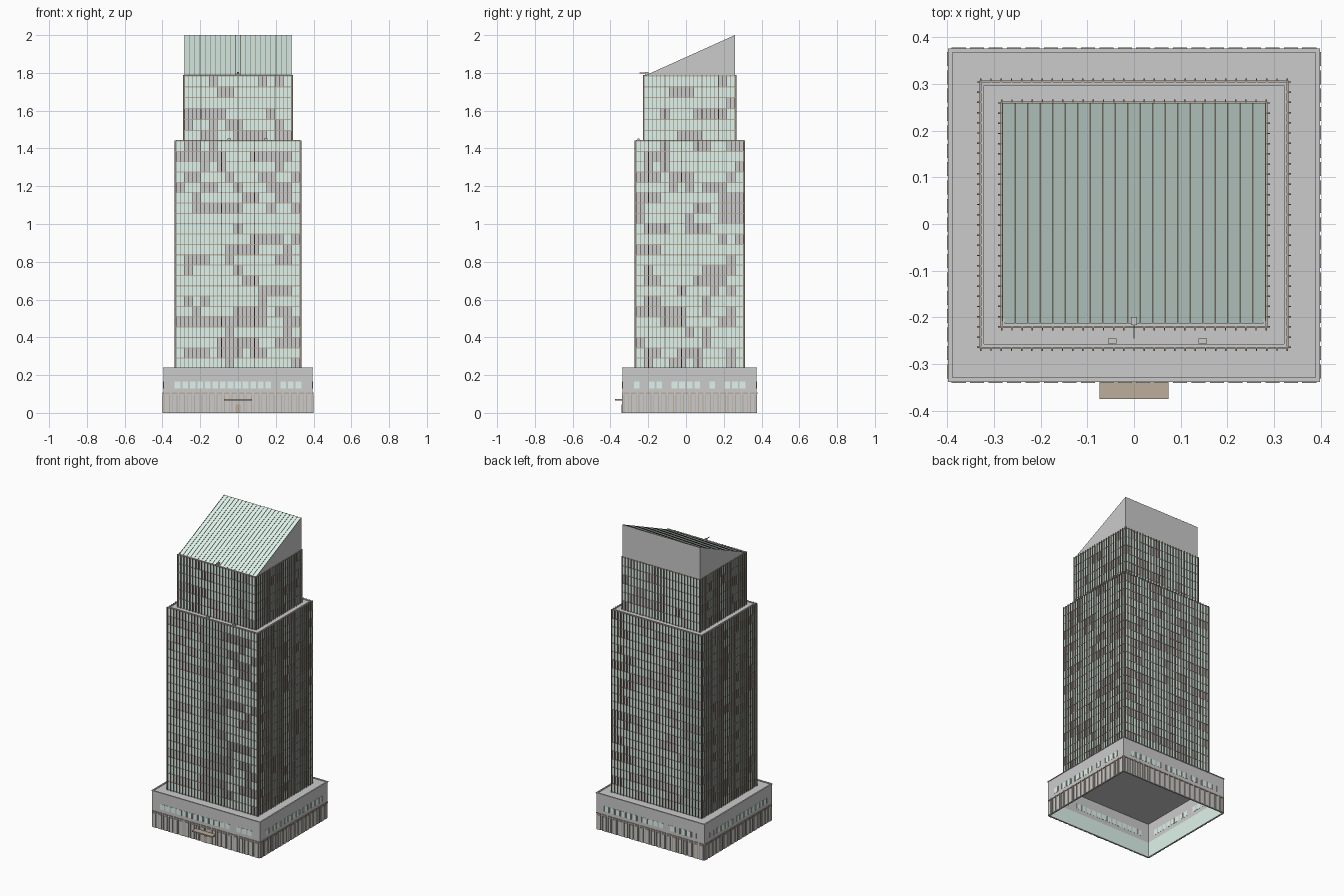
import bpy, bmesh, random

if "Cube" in bpy.data.objects:
    bpy.data.objects.remove(bpy.data.objects["Cube"])

random.seed(7)


def material(name, rgb):
    m = bpy.data.materials.new(name)
    m.diffuse_color = (*rgb, 1)
    m.use_nodes = True
    m.node_tree.nodes["Principled BSDF"].inputs["Base Color"].default_value = m.diffuse_color
    return m


GLASS = material("pale_glass", (0.74, 0.91, 0.84))
BRONZE = material("bronze", (0.50, 0.42, 0.33))
DARK = material("dark_bronze", (0.27, 0.23, 0.18))


def box(bm, x0, x1, y0, y1, z0, z1):
    v = [bm.verts.new((x, y, z)) for z in (z0, z1) for x, y in
         ((x0, y0), (x1, y0), (x1, y1), (x0, y1))]
    for f in ((3, 2, 1, 0), (4, 5, 6, 7), (0, 1, 5, 4),
              (1, 2, 6, 5), (2, 3, 7, 6), (3, 0, 4, 7)):
        bm.faces.new([v[i] for i in f])


def finish(bm, name, mat=None):
    me = bpy.data.meshes.new(name)
    bmesh.ops.recalc_face_normals(bm, faces=bm.faces)
    bm.to_mesh(me)
    bm.free()
    if mat:
        me.materials.append(mat)
    ob = bpy.data.objects.new(name, me)
    bpy.context.collection.objects.link(ob)
    return ob


def boxes(name, items, mat=None):
    bm = bmesh.new()
    for b in items:
        box(bm, *b)
    return finish(bm, name, mat)


def on_side(rect, side, u0, u1, d0, d1, z0, z1):
    """Box on one wall: u runs along the wall, d is the distance outward."""
    x0, x1, y0, y1 = rect
    if side == "front":
        return (u0, u1, y0 - d1, y0 - d0, z0, z1)
    if side == "back":
        return (u0, u1, y1 + d0, y1 + d1, z0, z1)
    if side == "left":
        return (x0 - d1, x0 - d0, u0, u1, z0, z1)
    return (x1 + d0, x1 + d1, u0, u1, z0, z1)


SIDES = ("front", "back", "left", "right")


def span(rect, side):
    return rect[:2] if side in ("front", "back") else rect[2:]


def ring(rect, d0, d1, z0, z1):
    out = []
    for s in SIDES:
        a, b = span(rect, s)
        e = d1 if s in ("front", "back") else d0
        out.append(on_side(rect, s, a - e, b + e, d0, d1, z0, z1))
    return out


def curtain_wall(name, rect, z0, z1, floors):
    """Grey body, random glazing, fins, floor bands and a parapet."""
    boxes(name + "_body", [(*rect, z0, z1 - 0.006)])
    boxes(name + "_parapet", ring(rect, -0.007, 0.0, z1 - 0.006, z1))
    glass, fins, bands = [], [], []
    h = (z1 - 0.006 - z0) / floors
    for s in SIDES:
        a, b = span(rect, s)
        pairs = round((b - a) / 0.0445)
        w = (b - a) / pairs
        for r in range(floors):
            grey = False
            for c in range(pairs):
                grey = random.random() < (0.5 if grey else 0.22)
                if not grey:
                    glass.append(on_side(rect, s, a + c * w, a + (c + 1) * w, 0, 0.0015,
                                         z0 + r * h + 0.003, z0 + (r + 1) * h))
        for i in range(2 * pairs + 1):
            u = a + i * w / 2
            fins.append(on_side(rect, s, u - 0.0015, u + 0.0015, 0, 0.008, z0, z1 - 0.002))
    for r in range(floors + 1):
        bands += ring(rect, 0, 0.003, z0 + r * h - 0.0025, z0 + r * h + 0.0025)
    boxes(name + "_glazing", glass, GLASS)
    boxes(name + "_fins", fins, DARK)
    boxes(name + "_floor_bands", bands, BRONZE)


# Hollow podium, open underneath
POD = (-0.395, 0.395, -0.335, 0.373)
TOP = 0.235
boxes("podium_walls", ring(POD, -0.006, 0, 0, TOP + 0.003))
boxes("podium_roof", [(-0.39, 0.39, -0.33, 0.368, TOP - 0.006, TOP)])
boxes("podium_coping", ring(POD, -0.006, 0.003, TOP, TOP + 0.005))
boxes("ground_floor_glass", ring(POD, -0.008, -0.006, 0, 0.1), GLASS)

piers, frames, lintels, windows, sills = [], [], [], [], []
for s in SIDES:
    a, b = span(POD, s)
    n = round((b - a) / 0.0395)
    w = (b - a) / n
    for i in range(n):
        u = a + (i + 0.5) * w
        # grey pier with dark reveals, and a lintel over each bay
        piers.append(on_side(POD, s, u - 0.009, u + 0.009, 0, 0.004, 0, 0.095))
        for k in (-0.0125, 0.0125):
            frames.append(on_side(POD, s, u + k - 0.002, u + k + 0.002, 0, 0.004, 0, 0.098))
        lintels.append(on_side(POD, s, u - 0.015, u + 0.015, 0, 0.005, 0.1, 0.108))
    m = n - 3
    for i in range(m):
        u = (a + b) / 2 + (i - (m - 1) / 2) * 0.04
        if random.random() < 0.7:
            windows.append(on_side(POD, s, u - 0.015, u + 0.015, 0, 0.001, 0.13, 0.165))
            windows.append(on_side(POD, s, u - 0.015, u + 0.015, -0.007, -0.006, 0.13, 0.165))
        for k in (-0.0165, 0.0165):
            sills.append(on_side(POD, s, u + k - 0.001, u + k + 0.001, 0, 0.003, 0.13, 0.165))
boxes("ground_floor_piers", piers)
boxes("ground_floor_frames", frames, BRONZE)
boxes("ground_floor_lintels", lintels, BRONZE)
boxes("podium_windows", windows, GLASS)
boxes("podium_window_frames", sills)

# Entrance
boxes("entrance_canopy", [(-0.074, 0.074, -0.375, -0.333, 0.066, 0.074)], BRONZE)
boxes("entrance_door", [(-0.012, 0.012, -0.342, -0.334, 0, 0.045)], BRONZE)

# Main shaft and set-back upper shaft
curtain_wall("main_shaft", (-0.328, 0.328, -0.264, 0.304), TOP, 1.445, 22)
curtain_wall("upper_shaft", (-0.283, 0.283, -0.220, 0.259), 1.438, 1.79, 6)

# Sloping crown: grey wedge, glass skin and ribs following the slope
CX, CY0, CY1, CZ0, CZ1 = 0.283, -0.214, 0.259, 1.784, 1.997


def wedge(bm, x0, x1, lift, drop=None):
    """Slab over the slope, or the full wedge when drop is None."""
    lo = (CY0, CZ0), (CY1, CZ0), (CY1, CZ1)
    if drop is not None:
        lo = ((CY0, CZ0 - drop), (CY1, CZ1 - drop), (CY1, CZ1 + lift), (CY0, CZ0 + lift))
    f = bm.faces.new([bm.verts.new((x0, y, z)) for y, z in lo])
    ext = bmesh.ops.extrude_face_region(bm, geom=[f])["geom"]
    bmesh.ops.translate(bm, vec=(x1 - x0, 0, 0),
                        verts=[g for g in ext if isinstance(g, bmesh.types.BMVert)])
    if f.is_valid and len(bm.faces) == 0:
        bm.faces.remove(f)


bm = bmesh.new()
wedge(bm, -CX, CX, 0)
finish(bm, "crown_body")
bm = bmesh.new()
wedge(bm, -CX, CX, 0.001, 0)
finish(bm, "crown_glass_roof", GLASS)
bm = bmesh.new()
for i in range(22):
    x = -CX + 0.0015 + i * (2 * CX - 0.003) / 21
    wedge(bm, x - 0.0015, x + 0.0015, 0.003, 0)
finish(bm, "crown_ribs", DARK)

# Roof maintenance equipment
boxes("roof_crane", [(-0.006, 0.006, -0.216, -0.199, 1.784, 1.804),
                     (-0.0015, 0.0015, -0.245, -0.2, 1.798, 1.802)])
boxes("roof_units", [(x - 0.009, x + 0.009, -0.256, -0.245, 1.438, 1.452)
                     for x in (-0.047, 0.147)])
